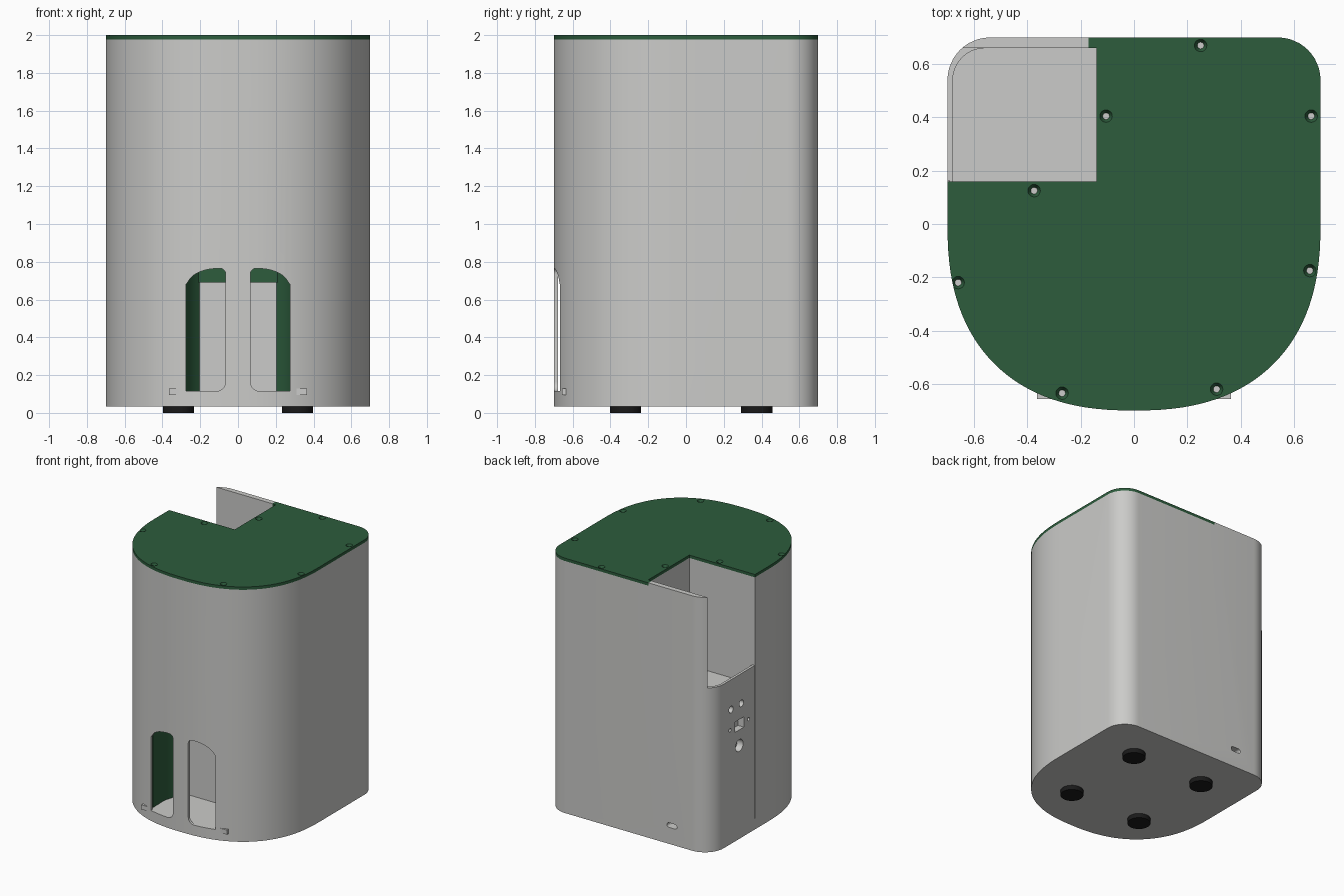
import bpy, bmesh, math
from mathutils import Matrix, Vector

old = bpy.data.objects.get("Cube")
if old:
    bpy.data.objects.remove(old, do_unlink=True)


def material(name, color):
    m = bpy.data.materials.new(name)
    m.use_nodes = True
    rgba = (*color, 1)
    m.diffuse_color = rgba
    m.node_tree.nodes["Principled BSDF"].inputs["Base Color"].default_value = rgba
    return m


GREY = material("light_grey", (0.6, 0.6, 0.585))
GREEN = material("dark_green", (0.026, 0.108, 0.046))
BLACK = material("black_rubber", (0.01, 0.01, 0.01))


def finish(name, bm, mat):
    bmesh.ops.recalc_face_normals(bm, faces=bm.faces)
    mesh = bpy.data.meshes.new(name)
    bm.to_mesh(mesh)
    bm.free()
    mesh.materials.append(mat)
    ob = bpy.data.objects.new(name, mesh)
    bpy.context.collection.objects.link(ob)
    return ob


def prism(name, pts, lo, hi, mat=GREY, axis="z"):
    """Extrude a closed 2D profile along z, or an x-z profile along y."""
    bm = bmesh.new()
    place = (lambda p, d: (p[0], p[1], d)) if axis == "z" else (lambda p, d: (p[0], d, p[1]))
    a = [bm.verts.new(place(p, lo)) for p in pts]
    b = [bm.verts.new(place(p, hi)) for p in pts]
    bm.faces.new(a)
    bm.faces.new(b)
    n = len(pts)
    for i in range(n):
        j = (i + 1) % n
        bm.faces.new((a[i], a[j], b[j], b[i]))
    return finish(name, bm, mat)


def box(name, x, y, z, mat=GREY):
    corners = [(x[0], y[0]), (x[1], y[0]), (x[1], y[1]), (x[0], y[1])]
    return prism(name, corners, z[0], z[1], mat)


def cylinder(name, center, r, depth, axis=(0, 0, 1), r_top=None, mat=GREY, sides=32):
    bm = bmesh.new()
    turn = Vector((0, 0, 1)).rotation_difference(Vector(axis)).to_matrix().to_4x4()
    bmesh.ops.create_cone(bm, cap_ends=True, segments=sides, radius1=r,
                          radius2=r if r_top is None else r_top, depth=depth,
                          matrix=Matrix.Translation(center) @ turn)
    return finish(name, bm, mat)


def cut(target, cutter):
    mod = target.modifiers.new("cut", "BOOLEAN")
    mod.operation = "DIFFERENCE"
    mod.solver = "EXACT"
    mod.object = cutter
    bpy.context.view_layer.objects.active = target
    bpy.ops.object.modifier_apply(modifier=mod.name)
    bpy.data.objects.remove(cutter, do_unlink=True)


def arc(cx, cy, rx, ry, start, end, steps):
    angles = [math.radians(start + (end - start) * i / steps) for i in range(steps + 1)]
    return [(cx + rx * math.cos(t), cy + ry * math.sin(t)) for t in angles]


def front_y(x, inset=0.0):
    """Depth of the bowed front at a given x."""
    r = 0.7 - inset
    return -r * (1 - (abs(x) / r) ** 2.4) ** (1 / 2.4)


def outline():
    """Bowed front, straight sides, rounded back corners."""
    pts = arc(0.54, 0.54, 0.16, 0.16, 0, 90, 12) + arc(-0.54, 0.54, 0.16, 0.16, 90, 180, 12)
    for i in range(65):
        t = math.pi * (1 + i / 64)
        c, s = math.cos(t), math.sin(t)
        pts.append((math.copysign(0.7 * abs(c) ** (2 / 2.4), c), -0.7 * abs(s) ** (2 / 2.4)))
    return pts


LID_Z = 1.978
NOTCH_X, NOTCH_Y, WALL_Y = -0.14, 0.16, 0.66

# Main housing, with a seat for the lid that leaves the back corner wall full height
body = prism("housing", outline(), 0.035, 2.0)
cut(body, box("c", (-1, 1), (-1, WALL_Y), (LID_Z, 2.2)))
cut(body, box("c", (-0.17, 1), (0.5, 1), (LID_Z, 2.2)))

# Open corner bay: low side wall and a sunken floor
cut(body, box("c", (-1, NOTCH_X), (NOTCH_Y, WALL_Y), (1.3, 2.2)))
bay = [(NOTCH_X, NOTCH_Y), (NOTCH_X, WALL_Y)]
bay += arc(-0.56, 0.54, 0.12, 0.12, 90, 180, 10) + [(-0.68, NOTCH_Y)]
cut(body, prism("c", bay, 1.15, 1.5))

# Chamber behind the front windows
FLOOR, CEILING = 0.115, 0.775
side = arc(0, -0.5, 0.3, 0.27, 0, 45.6, 10)
front = [(-0.3 + 0.6 * i / 16, front_y(-0.3 + 0.6 * i / 16, 0.02)) for i in range(17)]
chamber = front + side + [(-x, y) for x, y in reversed(side)]
cut(body, prism("c", chamber, FLOOR, CEILING))

# Pair of arched windows split by a pillar
window = [(0.275, FLOOR), (0.275, 0.68)] + arc(0.1, 0.68, 0.165, 0.085, 15, 90, 10)
window += arc(0.095, 0.735, 0.03, 0.03, 90, 180, 6)
window += arc(0.115, FLOOR + 0.05, 0.05, 0.05, 180, 270, 6)
for sx in (1, -1):
    cut(body, prism("c", [(sx * x, z) for x, z in window], -0.9, -0.6, axis="y"))

# Connector holes in the side wall
for y, z, r in [(0.325, 1.07, 0.026), (0.45, 1.07, 0.026), (0.237, 0.915, 0.013),
                (0.463, 0.915, 0.013), (0.35, 0.755, 0.046)]:
    cut(body, cylinder("c", (-0.7, y, z), r, 0.1, (1, 0, 0)))
cut(body, box("c", (-0.8, -0.65), (0.295, 0.405), (0.875, 0.955)))

# Side seam and the cable slot low on the back
cut(body, box("c", (-0.8, -0.692), (0.157, 0.163), (0.12, 1.56)))
slot = arc(-0.345, 0.18, 0.018, 0.018, -90, 90, 8) + arc(-0.395, 0.18, 0.018, 0.018, 90, 270, 8)
cut(body, prism("c", slot, 0.62, 0.8, axis="y"))

# Green chamber lining: curved sides and an upper surround, leaving a grey back panel
T = 0.008
inner = [(x * (1 - T / 0.3), y - T * 0.7) for x, y in side]
lining = [(0.298, -0.625)] + side + list(reversed(inner)) + [(0.289, -0.625)]
green_parts = []
for sx, label in ((1, "left"), (-1, "right")):
    green_parts.append(prism(label + "_chamber_lining", [(sx * x, y) for x, y in lining],
                             FLOOR, CEILING, GREEN))
inset_plan = [(x * 0.98, y) for x, y in chamber]
green_parts.append(prism("chamber_ceiling", inset_plan, CEILING - 0.006, CEILING, GREEN))
back_y = side[-1][1]
green_parts.append(box("chamber_lintel", (-0.22, 0.22), (back_y - 0.01, back_y), (0.69, CEILING), GREEN))

# Lid with the corner bay cut away and countersunk screw holes
lid = prism("lid", outline(), LID_Z, 2.0, GREEN)
cut(lid, box("c", (-1, NOTCH_X), (NOTCH_Y, WALL_Y), (1.9, 2.1)))
cut(lid, box("c", (-1, -0.17), (0.5, 1), (1.9, 2.1)))
for x, y in [(0.25, 0.67), (0.665, 0.405), (0.66, -0.175), (0.31, -0.62),
             (-0.27, -0.635), (-0.66, -0.22), (-0.375, 0.125), (-0.105, 0.405)]:
    cut(lid, cylinder("c", (x, y, 1.99), 0.011, 0.03, r_top=0.026, sides=20))

# Rubber feet
feet = [cylinder("foot", (x, y, 0.02), 0.083, 0.04, mat=BLACK)
        for x in (-0.315, 0.315) for y in (-0.32, 0.375)]

# Small clip tabs beside the windows
for sx, label in ((1, "left"), (-1, "right")):
    y = front_y(0.34)
    box(label + "_clip_tab", sorted((sx * 0.31, sx * 0.365)), (y - 0.012, y + 0.03), (0.095, 0.13))

# Smooth the curved walls, keep the edges crisp
bpy.ops.object.select_all(action="DESELECT")
for ob in [body, lid] + green_parts + feet:
    ob.select_set(True)
bpy.context.view_layer.objects.active = body
bpy.ops.object.shade_smooth_by_angle(angle=math.radians(30))
